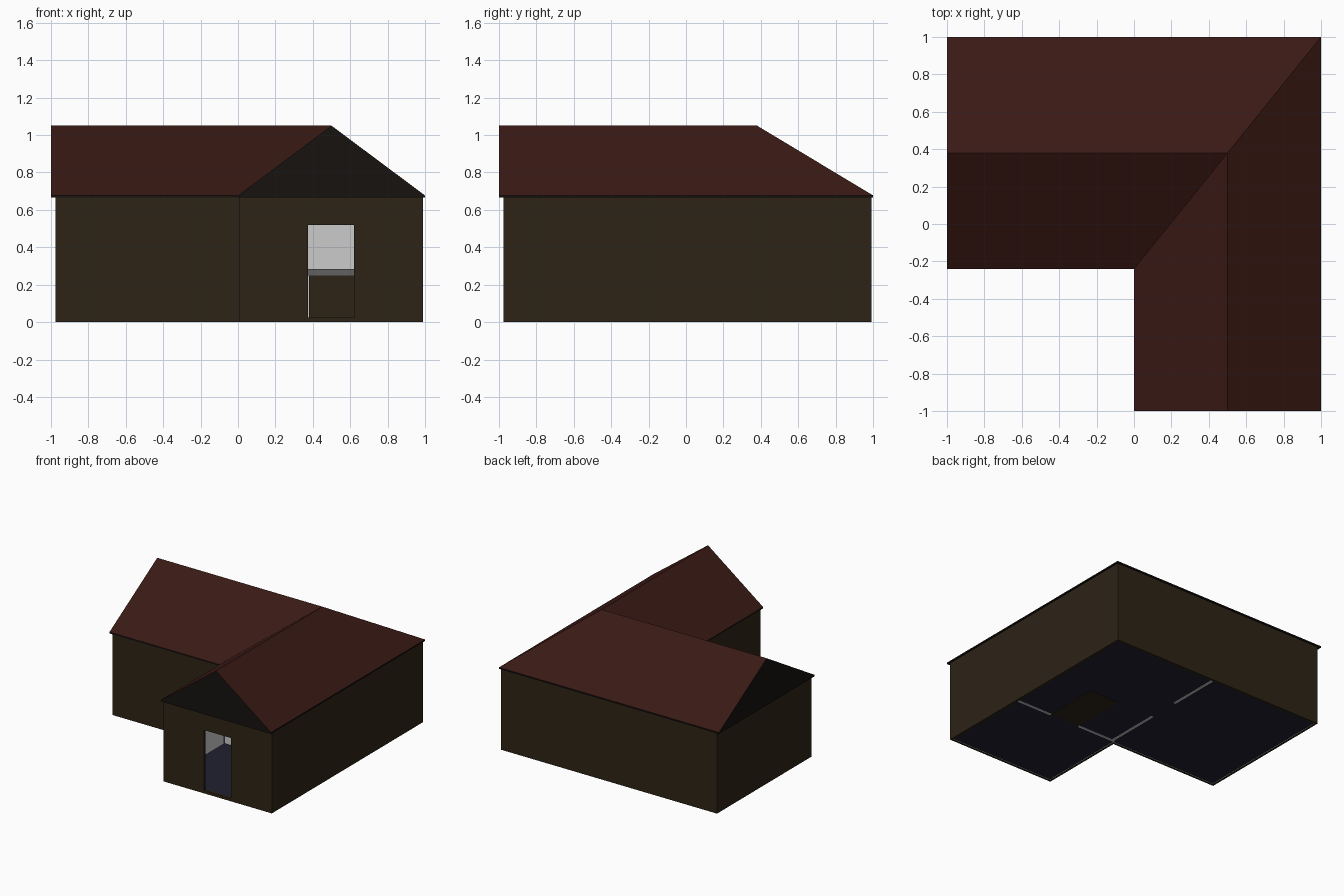
import bpy, bmesh

if "Cube" in bpy.data.objects:
    bpy.data.objects.remove(bpy.data.objects["Cube"])


def material(name, rgb):
    m = bpy.data.materials.new(name)
    m.diffuse_color = (*rgb, 1)
    m.use_nodes = True
    m.node_tree.nodes["Principled BSDF"].inputs["Base Color"].default_value = m.diffuse_color
    return m


BROWN = material("brown_wall", (0.026, 0.017, 0.008))
WHITE = material("white_plaster", (0.65, 0.65, 0.65))
RED = material("red_roof", (0.042, 0.01, 0.007))
DARK = material("dark_gable", (0.008, 0.006, 0.005))
FLOOR = material("floor", (0.014, 0.015, 0.03))
GREY = material("grey_top", (0.12, 0.12, 0.12))


def build(name, verts, faces, mats, indices=None):
    me = bpy.data.meshes.new(name)
    me.from_pydata(verts, [], faces)
    for m in mats:
        me.materials.append(m)
    if indices:
        for p, i in zip(me.polygons, indices):
            p.material_index = i
    bm = bmesh.new()
    bm.from_mesh(me)
    bmesh.ops.recalc_face_normals(bm, faces=bm.faces)
    bm.to_mesh(me)
    bm.free()
    ob = bpy.data.objects.new(name, me)
    bpy.context.collection.objects.link(ob)
    return ob


def box(name, x, y, z, mat):
    verts = [(a, b, c) for a in x for b in y for c in z]
    faces = [(0, 1, 3, 2), (4, 5, 7, 6), (0, 1, 5, 4),
             (2, 3, 7, 6), (0, 2, 6, 4), (1, 3, 7, 5)]
    return build(name, verts, faces, [mat])


def l_outline(x0, x1, x2, y0, y1, y2):
    return [(x0, y1), (x1, y1), (x1, y0), (x2, y0), (x2, y2), (x0, y2)]


def at(points, z):
    return [(x, y, z) for x, y in points]


N = 6
DOOR_X, DOOR_Z = (0.375, 0.62), (0.025, 0.52)
TOP = 0.67

# Outer walls: L-shaped shell, brown outside and plaster inside
outer = l_outline(-0.975, 0.005, 0.99, -0.975, -0.235, 0.99)
inner = l_outline(-0.955, 0.025, 0.97, -0.955, -0.215, 0.97)
verts = at(outer, 0) + at(outer, TOP) + at(inner, 0) + at(inner, TOP)
faces, idx = [], []
for i in range(N):
    j = (i + 1) % N
    for a, b, m in ((0, 6, 0), (12, 18, 1), (0, 12, 0), (6, 18, 0)):
        faces.append((a + i, a + j, b + j, b + i))
        idx.append(m)
walls = build("outer_walls", verts, faces, [BROWN, WHITE], idx)

# Front doorway
cutter = box("door_cutter", DOOR_X, (-1.1, -0.9), DOOR_Z, BROWN)
cutter.hide_render = True
mod = walls.modifiers.new("doorway", 'BOOLEAN')
mod.operation, mod.object, mod.solver = 'DIFFERENCE', cutter, 'EXACT'
bpy.context.view_layer.objects.active = walls
bpy.ops.object.modifier_apply(modifier=mod.name)
bpy.data.objects.remove(cutter)

# Floor slab
verts = at(inner, 0.004) + at(inner, 0.025)
sides = [(i, (i + 1) % N, (i + 1) % N + N, i + N) for i in range(N)]
build("floor_slab", verts, sides + [tuple(range(N)), tuple(range(N, 2 * N))], [FLOOR])

# Inner partitions with doorways
PY, PX = (-0.21, -0.19), (0.035, 0.055)
for tag, span in (("left", (0.025, 0.375)), ("right", (0.65, 0.97))):
    box("front_partition_" + tag, span, PY, (0, TOP), WHITE)
box("front_partition_lintel", (0.375, 0.65), PY, (0.52, TOP), WHITE)
for tag, span in (("front", (-0.19, 0.27)), ("back", (0.53, 0.97))):
    box("side_partition_" + tag, PX, span, (0, TOP), WHITE)
box("side_partition_lintel", PX, (0.27, 0.53), (0.52, TOP), WHITE)

# Low counter inside the corner room
box("counter_base", (0.38, 0.65), (-0.19, 0.265), (0, 0.25), BROWN)
box("counter_top", (0.37, 0.66), (-0.188, 0.275), (0.25, 0.285), GREY)

# Roof: two ridges meeting in a hip and a valley
eave = l_outline(-1, 0, 1, -1, -0.24, 1)
verts = at(eave, 0.665) + at(eave, 0.677)
verts += [(-1, 0.38, 1.05), (0.5, 0.38, 1.05), (0.5, -1, 1.05)]
A, B, C = 12, 13, 14
slopes = [(6, 7, B, A), (7, 8, C, B), (9, 10, B, C), (10, 11, A, B)]
gables = [(8, 9, C), (11, 6, A)]
rest = sides + [tuple(range(N))]
build("roof", verts, slopes + gables + rest, [RED, DARK],
      [0] * 4 + [1] * (2 + len(rest)))
